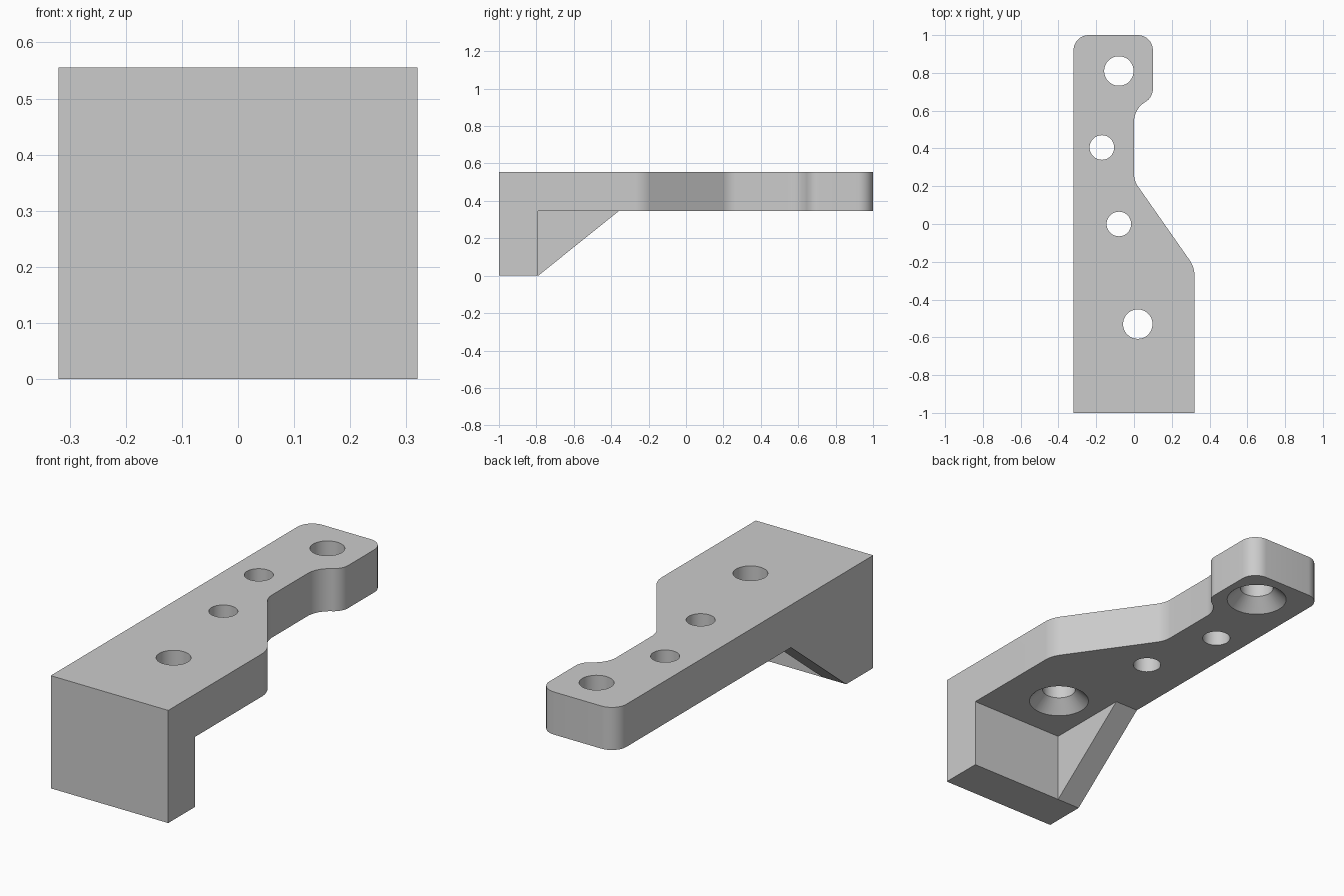
import bpy, bmesh, math
from mathutils import Vector

if "Cube" in bpy.data.objects:
    bpy.data.objects.remove(bpy.data.objects["Cube"])

UNDER, TOP, WALL = 0.345, 0.555, -0.79   # plate underside, plate top, wall inner face


def make_object(name, bm):
    bmesh.ops.recalc_face_normals(bm, faces=bm.faces[:])
    mesh = bpy.data.meshes.new(name)
    bm.to_mesh(mesh)
    bm.free()
    obj = bpy.data.objects.new(name, mesh)
    bpy.context.collection.objects.link(obj)
    return obj


def prism(name, points, direction):
    bm = bmesh.new()
    face = bm.faces.new([bm.verts.new(p) for p in points])
    ext = bmesh.ops.extrude_face_region(bm, geom=[face])["geom"]
    bmesh.ops.translate(bm, vec=Vector(direction),
                        verts=[v for v in ext if isinstance(v, bmesh.types.BMVert)])
    return make_object(name, bm)


def turned(name, x, y, profile, sides=48):
    """Solid of revolution through (z, radius) pairs."""
    bm = bmesh.new()
    rings = [[bm.verts.new((x + r * math.cos(2 * math.pi * i / sides),
                            y + r * math.sin(2 * math.pi * i / sides), z))
              for i in range(sides)] for z, r in profile]
    for a, b in zip(rings, rings[1:]):
        for i in range(sides):
            j = (i + 1) % sides
            bm.faces.new((a[i], a[j], b[j], b[i]))
    bm.faces.new(rings[0])
    bm.faces.new(rings[-1])
    return make_object(name, bm)


def rounded(corners, steps=10):
    """Fillet each (x, y, radius) corner with a true arc."""
    out = []
    for k, (x, y, r) in enumerate(corners):
        p = Vector((x, y))
        if r == 0:
            out.append(p)
            continue
        a = (Vector(corners[k - 1][:2]) - p).normalized()
        b = (Vector(corners[(k + 1) % len(corners)][:2]) - p).normalized()
        half = a.angle(b) / 2
        c = p + (a + b).normalized() * (r / math.sin(half))
        t0 = p + a * (r / math.tan(half)) - c
        t1 = p + b * (r / math.tan(half)) - c
        sweep = math.pi - 2 * half
        for i in range(steps + 1):
            s = i / steps
            out.append(c + (t0 * math.sin((1 - s) * sweep)
                            + t1 * math.sin(s * sweep)) / math.sin(sweep))
    return out


def combine(obj, other, operation):
    mod = obj.modifiers.new("combine", 'BOOLEAN')
    mod.operation, mod.solver, mod.object = operation, 'EXACT', other
    bpy.context.view_layer.objects.active = obj
    bpy.ops.object.modifier_apply(modifier=mod.name)
    bpy.data.objects.remove(other, do_unlink=True)


# L-shaped side profile, extruded across x
side = [(-1, 0), (WALL, 0), (WALL, UNDER), (1.1, UNDER), (1.1, TOP), (-1, TOP)]
bracket = prism("bracket", [(-0.6, y, z) for y, z in side], (1.2, 0, 0))

# triangular gusset along the left edge
gusset = [(WALL, 0), (-0.36, UNDER), (-0.36, 0.45), (-0.9, 0.45), (-0.9, 0.1)]
combine(bracket, prism("gusset", [(-0.5, y, z) for y, z in gusset], (0.307, 0, 0)), 'UNION')

# plan outline trims the body
plan = rounded([(-0.32, -1.1, 0), (0.32, -1.1, 0), (0.32, -0.228, 0.14), (0, 0.229, 0.12),
                (0, 0.61, 0.122), (0.10, 0.67, 0.08), (0.10, 1, 0.08), (-0.32, 1, 0.08)])
combine(bracket, prism("plan_trim", [(p.x, p.y, -0.1) for p in plan], (0, 0, 0.9)), 'INTERSECT')

# countersunk screw holes and plain holes
for x, y in [(-0.08, 0.81), (0.02, -0.53)]:
    combine(bracket, turned("countersink", x, y, [(UNDER - 0.01, 0.15), (UNDER + 0.062, 0.078),
                                                  (0.65, 0.078)]), 'DIFFERENCE')
for x, y in [(-0.17, 0.405), (-0.08, 0.0)]:
    combine(bracket, turned("plain_hole", x, y, [(0.25, 0.065), (0.65, 0.065)]), 'DIFFERENCE')

# single grey finish
grey = bpy.data.materials.new("light_grey")
grey.diffuse_color = (0.6, 0.6, 0.6, 1)
grey.use_nodes = True
grey.node_tree.nodes["Principled BSDF"].inputs["Base Color"].default_value = grey.diffuse_color
bracket.data.materials.clear()
bracket.data.materials.append(grey)

bpy.ops.object.select_all(action='DESELECT')
bracket.select_set(True)
bpy.context.view_layer.objects.active = bracket
bpy.ops.object.shade_smooth_by_angle(angle=math.radians(25))
